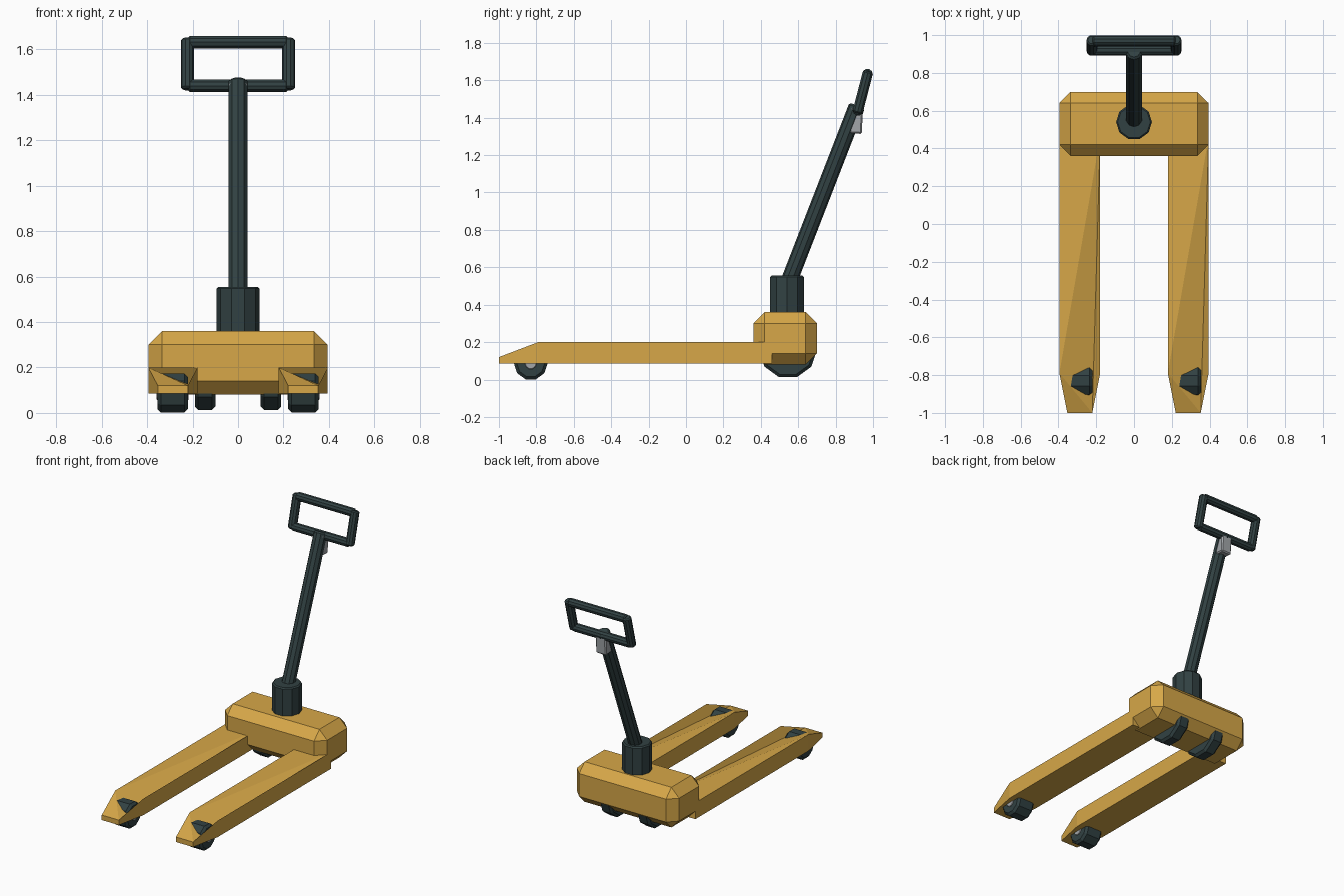
import bpy, bmesh, math
from mathutils import Vector, Matrix

if "Cube" in bpy.data.objects:
    bpy.data.objects.remove(bpy.data.objects["Cube"], do_unlink=True)


def material(name, rgb):
    mat = bpy.data.materials.new(name)
    mat.use_nodes = True
    mat.diffuse_color = (*rgb, 1)
    mat.node_tree.nodes["Principled BSDF"].inputs["Base Color"].default_value = (*rgb, 1)
    return mat


YELLOW = material("warm_yellow", (0.68, 0.39, 0.065))
DARK = material("dark_slate", (0.031, 0.053, 0.055))
GREY = material("light_grey", (0.36, 0.38, 0.40))


def finish(name, bm, mat):
    bmesh.ops.recalc_face_normals(bm, faces=bm.faces)
    mesh = bpy.data.meshes.new(name)
    bm.to_mesh(mesh)
    bm.free()
    mesh.materials.append(mat)
    obj = bpy.data.objects.new(name, mesh)
    bpy.context.collection.objects.link(obj)
    return obj


def box(name, center, size, chamfer, mat, tilt=0):
    bm = bmesh.new()
    bmesh.ops.create_cube(bm, size=1)
    bmesh.ops.scale(bm, vec=size, verts=bm.verts)
    bmesh.ops.bevel(bm, geom=bm.edges[:], offset=chamfer, segments=1, affect='EDGES')
    bm.transform(Matrix.Translation(center) @ Matrix.Rotation(tilt, 4, 'X'))
    return finish(name, bm, mat)


def rod(name, start, end, radius, chamfer, mat, roll=0):
    """Ten-sided cylinder between two points with chamfered rims."""
    start, end = Vector(start), Vector(end)
    axis = end - start
    bm = bmesh.new()
    bmesh.ops.create_cone(bm, cap_ends=True, segments=10, radius1=radius,
                          radius2=radius, depth=axis.length)
    rims = [e for e in bm.edges if any(len(f.verts) > 4 for f in e.link_faces)]
    bmesh.ops.bevel(bm, geom=rims, offset=chamfer, segments=1, affect='EDGES')
    turn = Vector((0, 0, 1)).rotation_difference(axis).to_matrix().to_4x4()
    bm.transform(Matrix.Translation((start + end) / 2) @ turn
                 @ Matrix.Rotation(roll, 4, 'Z'))
    return finish(name, bm, mat)


def fork(name, x):
    """Long flat prong: narrowed, lowered tip and a top that dips toward it."""
    bm = bmesh.new()
    outline = [(-0.108, 0.46, 0.2), (-0.108, -0.79, 0.2), (-0.066, -1, 0.12),
               (0.066, -1, 0.12), (0.108, -0.79, 0.2), (0.108, 0.46, 0.2)]
    top = [bm.verts.new((x + px, py, pz)) for px, py, pz in outline]
    low = [bm.verts.new((x + px, py, 0.085)) for px, py, pz in outline]
    bm.faces.new(low)
    for i in range(len(top)):
        j = (i + 1) % len(top)
        bm.faces.new((top[i], top[j], low[j], low[i]))
    back_l, side_l, tip_l, tip_r, side_r, back_r = top
    for tri in ((side_l, tip_l, tip_r), (side_l, tip_r, back_r),
                (tip_r, side_r, back_r), (side_l, back_r, back_l)):
        bm.faces.new(tri)
    return finish(name, bm, YELLOW)


# Main body
box("body", (0, 0.53, 0.22), (0.79, 0.34, 0.28), 0.06, YELLOW)

# Forks with load wheels, and steering wheels under the body
for side, s in (("right", -1), ("left", 1)):
    fork(side + "_fork", s * 0.287)
    cx = s * 0.288
    rod(side + "_load_wheel", (cx - 0.067, -0.83, 0.087), (cx + 0.067, -0.83, 0.087),
        0.09, 0.015, DARK)
    rod(side + "_load_wheel_hub", (cx - 0.071, -0.83, 0.087), (cx + 0.071, -0.83, 0.087),
        0.032, 0.003, GREY)
    wx = s * 0.145
    rod(side + "_steering_wheel", (wx - 0.045, 0.545, 0.16), (wx + 0.045, 0.545, 0.16),
        0.155, 0.015, DARK)

# Pump post and tiller shaft
rod("pump_post", (0, 0.54, 0.3), (0, 0.54, 0.555), 0.095, 0.008, DARK, math.pi / 2)
rod("tiller_shaft", (0, 0.525, 0.46), (0, 0.915, 1.465), 0.044, 0.01, DARK)
box("release_block", (0, 0.91, 1.385), (0.08, 0.066, 0.14), 0.008, GREY, -0.05)

# Handle loop
low, high = Vector((0, 0.92, 1.44)), Vector((0, 0.97, 1.632))
rod("handle_lower_bar", low - Vector((0.22, 0, 0)), low + Vector((0.22, 0, 0)),
    0.029, 0.008, DARK)
rod("handle_upper_bar", high - Vector((0.22, 0, 0)), high + Vector((0.22, 0, 0)),
    0.029, 0.008, DARK)
reach = (high - low).normalized() * 0.016
for side, s in (("right", -1), ("left", 1)):
    offset = Vector((s * 0.223, 0, 0))
    rod(side + "_handle_grip", low + offset - reach, high + offset + reach,
        0.029, 0.008, DARK, math.pi / 2)
